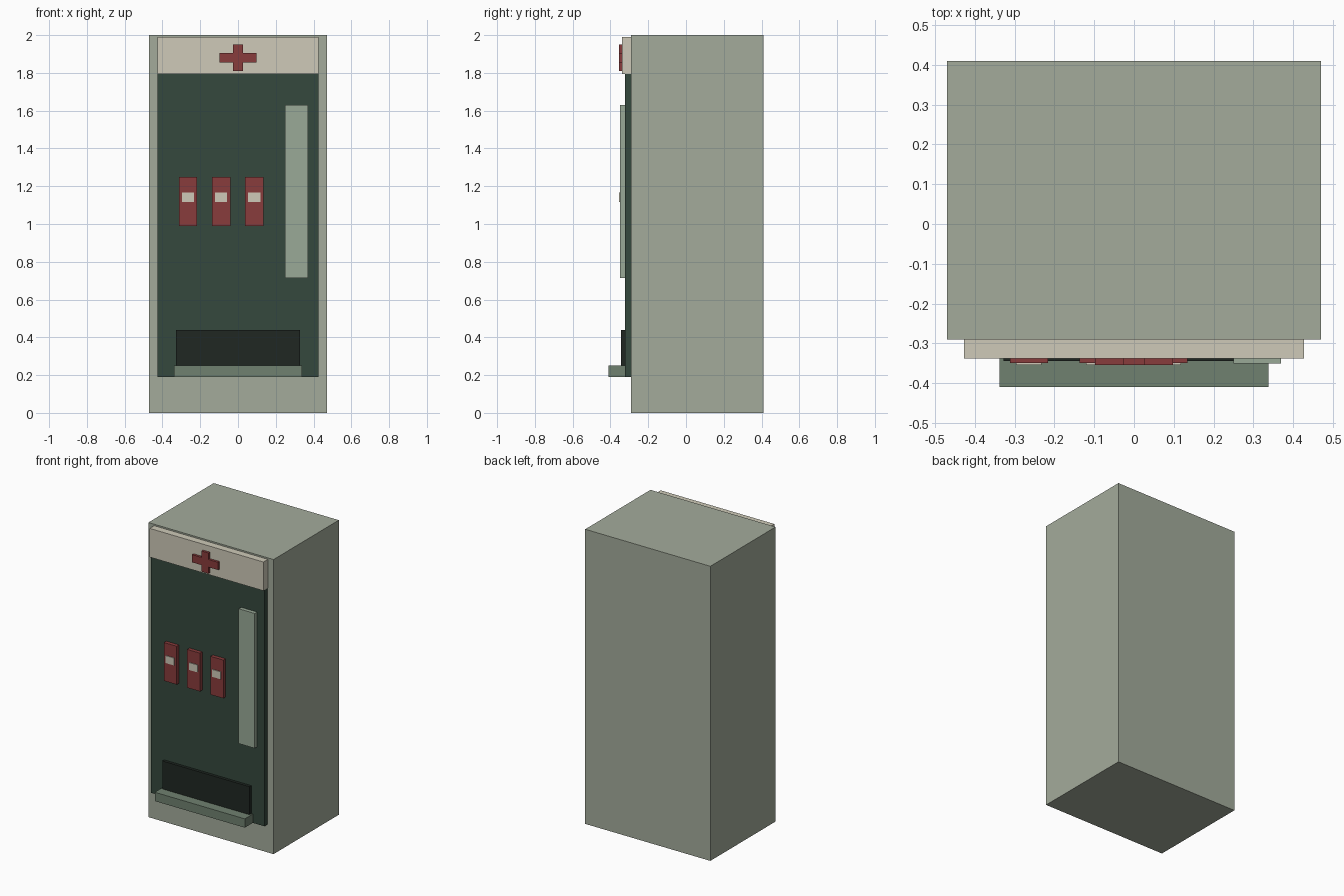
import bpy
import bmesh
from mathutils import Vector

if "Cube" in bpy.data.objects:
    bpy.data.objects.remove(bpy.data.objects["Cube"])


def paint(name, rgb):
    mat = bpy.data.materials.new(name)
    mat.diffuse_color = (*rgb, 1)
    mat.use_nodes = True
    mat.node_tree.nodes["Principled BSDF"].inputs["Base Color"].default_value = mat.diffuse_color
    return mat


SHELL = paint("grey_green", (0.37, 0.41, 0.33))
DARK = paint("dark_green", (0.035, 0.065, 0.047))
CREAM = paint("cream", (0.62, 0.59, 0.48))
RED = paint("red", (0.25, 0.045, 0.045))
SLOT = paint("slot_black", (0.014, 0.02, 0.016))
PALE = paint("pale_green", (0.32, 0.40, 0.31))
TRAY = paint("tray_green", (0.16, 0.22, 0.16))


def finish(name, bm, mat):
    mesh = bpy.data.meshes.new(name)
    bm.to_mesh(mesh)
    bm.free()
    mesh.materials.append(mat)
    obj = bpy.data.objects.new(name, mesh)
    bpy.context.collection.objects.link(obj)
    return obj


def box(name, x, y, z, mat):
    """Box from (min, max) ranges on each axis."""
    bm = bmesh.new()
    bmesh.ops.create_cube(bm, size=1)
    for v in bm.verts:
        v.co = Vector(r[0] if c < 0 else r[1] for c, r in zip(v.co, (x, y, z)))
    return finish(name, bm, mat)


# Cabinet, door panel and header
box("cabinet", (-0.47, 0.47), (-0.29, 0.41), (0, 2), SHELL)
box("front_panel", (-0.425, 0.425), (-0.324, -0.28), (0.19, 1.80), DARK)
box("header_sign", (-0.427, 0.427), (-0.338, -0.28), (1.795, 1.99), CREAM)

# Cross on the header: one twelve-sided outline, extruded forward
a, b, h = 0.026, 0.098, 0.07
quarter = [(a, h), (a, a), (b, a)]
right = quarter + [(x, -z) for x, z in reversed(quarter)]
outline = right + [(-x, z) for x, z in reversed(right)]
bm = bmesh.new()
face = bm.faces.new([bm.verts.new((x, -0.33, 1.88 + z)) for x, z in outline])
ext = bmesh.ops.extrude_face_region(bm, geom=[face])["geom"]
front = [g for g in ext if isinstance(g, bmesh.types.BMVert)]
bmesh.ops.translate(bm, verts=front, vec=(0, -0.024, 0))
bmesh.ops.recalc_face_normals(bm, faces=bm.faces)
finish("cross", bm, RED)

# Control strip on the right
box("side_strip", (0.25, 0.37), (-0.35, -0.31), (0.715, 1.63), PALE)

# Row of packs with labels
for i in range(3):
    cx = -0.264 + 0.175 * i
    box(f"pack_{i + 1}", (cx - 0.048, cx + 0.048), (-0.349, -0.31), (0.99, 1.25), RED)
    box(f"pack_label_{i + 1}", (cx - 0.032, cx + 0.032), (-0.354, -0.34), (1.117, 1.167), CREAM)

# Dispensing slot and tray
box("dispensing_slot", (-0.328, 0.328), (-0.344, -0.31), (0.22, 0.44), SLOT)
box("dispensing_tray", (-0.338, 0.338), (-0.41, -0.29), (0.19, 0.25), TRAY)
